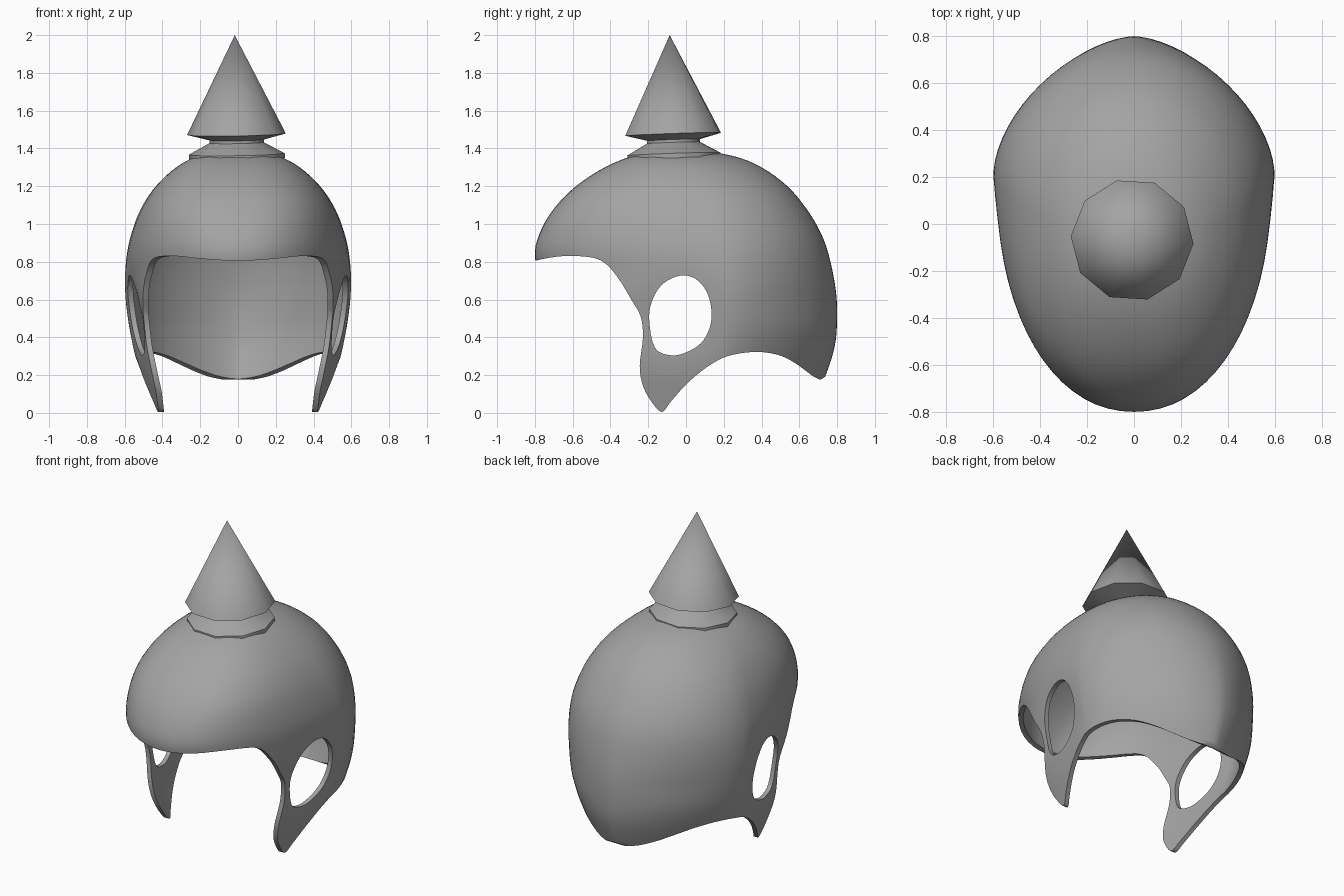
import bpy, bmesh, math
from mathutils import Vector, Matrix

cube = bpy.data.objects.get("Cube")
if cube:
    bpy.data.objects.remove(cube)

steel = bpy.data.materials.new("steel grey")
steel.use_nodes = True
GREY = (0.37, 0.37, 0.37, 1)
steel.diffuse_color = GREY
steel.node_tree.nodes["Principled BSDF"].inputs["Base Color"].default_value = GREY


def smooth(points, steps, closed=False):
    """Catmull-Rom curve through the points."""
    pts = [Vector(p) for p in points]
    n = len(pts)
    get = (lambda i: pts[i % n]) if closed else (lambda i: pts[max(0, min(n - 1, i))])
    out = []
    for i in range(n if closed else n - 1):
        a, b, c, d = (get(i + k) for k in (-1, 0, 1, 2))
        for s in range(steps):
            t = s / steps
            out.append(0.5 * (2 * b + (c - a) * t + (2 * a - 5 * b + 4 * c - d) * t ** 2
                              + (3 * b - a - 3 * c + d) * t ** 3))
    return out if closed else out + [pts[-1]]


def make(name, bm):
    mesh = bpy.data.meshes.new(name)
    bm.to_mesh(mesh)
    bm.free()
    obj = bpy.data.objects.new(name, mesh)
    bpy.context.collection.objects.link(obj)
    mesh.materials.append(steel)
    return obj


def skin(rings):
    """Bridge stacked rings from bottom to top."""
    bm = bmesh.new()
    rows = [[bm.verts.new(p) for p in ring] for ring in rings]
    n = len(rows[0])
    for lo, hi in zip(rows, rows[1:]):
        for j in range(n):
            k = (j + 1) % n
            bm.faces.new((lo[j], lo[k], hi[k], hi[j]))
    return bm, rows


def side_prism(name, outline):
    """Extrude a (y, z) outline across the whole width."""
    bm = bmesh.new()
    face = bm.faces.new([bm.verts.new((-1, p[0], p[1])) for p in outline])
    top = bmesh.ops.extrude_face_region(bm, geom=[face])["geom"]
    bmesh.ops.translate(bm, vec=(2, 0, 0), verts=[v for v in top if isinstance(v, bmesh.types.BMVert)])
    bmesh.ops.recalc_face_normals(bm, faces=bm.faces)
    obj = make(name, bm)
    obj.hide_render = True
    return obj


def finish(obj, angle):
    bpy.ops.object.select_all(action='DESELECT')
    obj.select_set(True)
    bpy.context.view_layer.objects.active = obj
    for mod in list(obj.modifiers):
        bpy.ops.object.modifier_apply(modifier=mod.name)
    bpy.ops.object.shade_smooth_by_angle(angle=math.radians(angle))


def ramp(z, start, end):
    return max(0, min(1, (z - start) / (end - start)))


# Shell levels: height, half width, front y, widest y, back y
LEVELS = [
    (-0.06, 0.435, -0.69, 0.20, 0.60), (0.1, 0.485, -0.71, 0.20, 0.69),
    (0.2, 0.517, -0.73, 0.20, 0.74), (0.35, 0.562, -0.70, 0.20, 0.787),
    (0.5, 0.594, -0.69, 0.20, 0.80), (0.65, 0.605, -0.745, 0.20, 0.793),
    (0.82, 0.592, -0.80, 0.19, 0.76), (0.95, 0.564, -0.775, 0.16, 0.715),
    (1.08, 0.514, -0.70, 0.11, 0.638), (1.2, 0.435, -0.583, 0.05, 0.537),
    (1.3, 0.327, -0.43, -0.01, 0.40), (1.36, 0.215, -0.285, -0.05, 0.25),
    (1.395, 0.08, -0.14, -0.06, 0.04),
]


def shell_ring(level, count=72):
    z, w, front, mid, back = level
    p_back = 1.5 + 0.15 * ramp(z, 0.2, 0.45) + 0.4 * ramp(z, 0.6, 1.2)
    p_front = 2 + 0.4 * ramp(z, 0.75, 1.1)
    ring = []
    for j in range(count):
        a = 2 * math.pi * j / count
        c, s = math.cos(a), math.sin(a)
        e = 2 / (p_back if s > 0 else p_front)
        y = mid + abs(s) ** e * (back - mid if s > 0 else front - mid)
        # Shallow dent around the ear
        dent = 1 - 0.09 * math.exp(-((y + 0.04) / 0.2) ** 2 - ((z - 0.5) / 0.2) ** 2)
        ring.append((math.copysign(abs(c) ** e, c) * w * dent, y, z))
    return ring


bm, rows = skin([shell_ring(l) for l in smooth(LEVELS, 4)])
bm.faces.new(rows[-1])
shell = make("helmet_shell", bm)
thick = shell.modifiers.new("thickness", 'SOLIDIFY')
thick.thickness = 0.028
thick.offset = -1

# Lower edge: brim, cheek guard, neck guard
EDGE = [
    (-0.84, 0.79), (-0.78, 0.81), (-0.65, 0.83), (-0.5, 0.823), (-0.42, 0.785), (-0.35, 0.70),
    (-0.29, 0.60), (-0.24, 0.51), (-0.228, 0.4), (-0.245, 0.25), (-0.23, 0.15), (-0.19, 0.07),
    (-0.13, 0.005), (-0.08, 0.06), (0, 0.15), (0.1, 0.235), (0.2, 0.293), (0.3, 0.317),
    (0.4, 0.322), (0.5, 0.303), (0.58, 0.262), (0.64, 0.218), (0.69, 0.185), (0.73, 0.187), (0.84, 0.3),
]
keep = side_prism("edge_cutter", smooth(EDGE, 4) + [Vector((1, 1.6)), Vector((-1, 1.6))])

# Ear opening
EAR = [
    (-0.195, 0.5), (-0.175, 0.605), (-0.12, 0.685), (-0.03, 0.727), (0.05, 0.71), (0.11, 0.64),
    (0.135, 0.54), (0.125, 0.45), (0.08, 0.37), (0, 0.32), (-0.08, 0.305), (-0.165, 0.345),
]
ear = side_prism("ear_cutter", smooth(EAR, 4, closed=True))

for cutter, op in ((keep, 'INTERSECT'), (ear, 'DIFFERENCE')):
    cut = shell.modifiers.new(cutter.name, 'BOOLEAN')
    cut.object, cut.operation, cut.solver = cutter, op, 'EXACT'
finish(shell, 40)
for cutter in (keep, ear):
    bpy.data.objects.remove(cutter)

# Ten-sided spike with its collar, leaning very slightly
PROFILE = [(0.255, -0.13), (0.255, -0.105), (0.145, -0.045), (0.145, -0.03), (0.262, 0), (0, 0.525)]
lean = Matrix.Translation((-0.008, -0.068, 1.475)) @ Matrix.Rotation(math.radians(2), 4, 'X') \
    @ Matrix.Rotation(math.radians(-1), 4, 'Y')
rings = []
for r, z in PROFILE:
    angles = [math.radians(36 * j - 3.5) for j in range(10)]
    rings.append([lean @ Vector((r * math.cos(a), r * math.sin(a), z)) for a in angles])
bm, rows = skin(rings)
bm.faces.new(rows[0][::-1])
bmesh.ops.remove_doubles(bm, verts=rows[-1], dist=0.001)
finish(make("spike", bm), 38)
